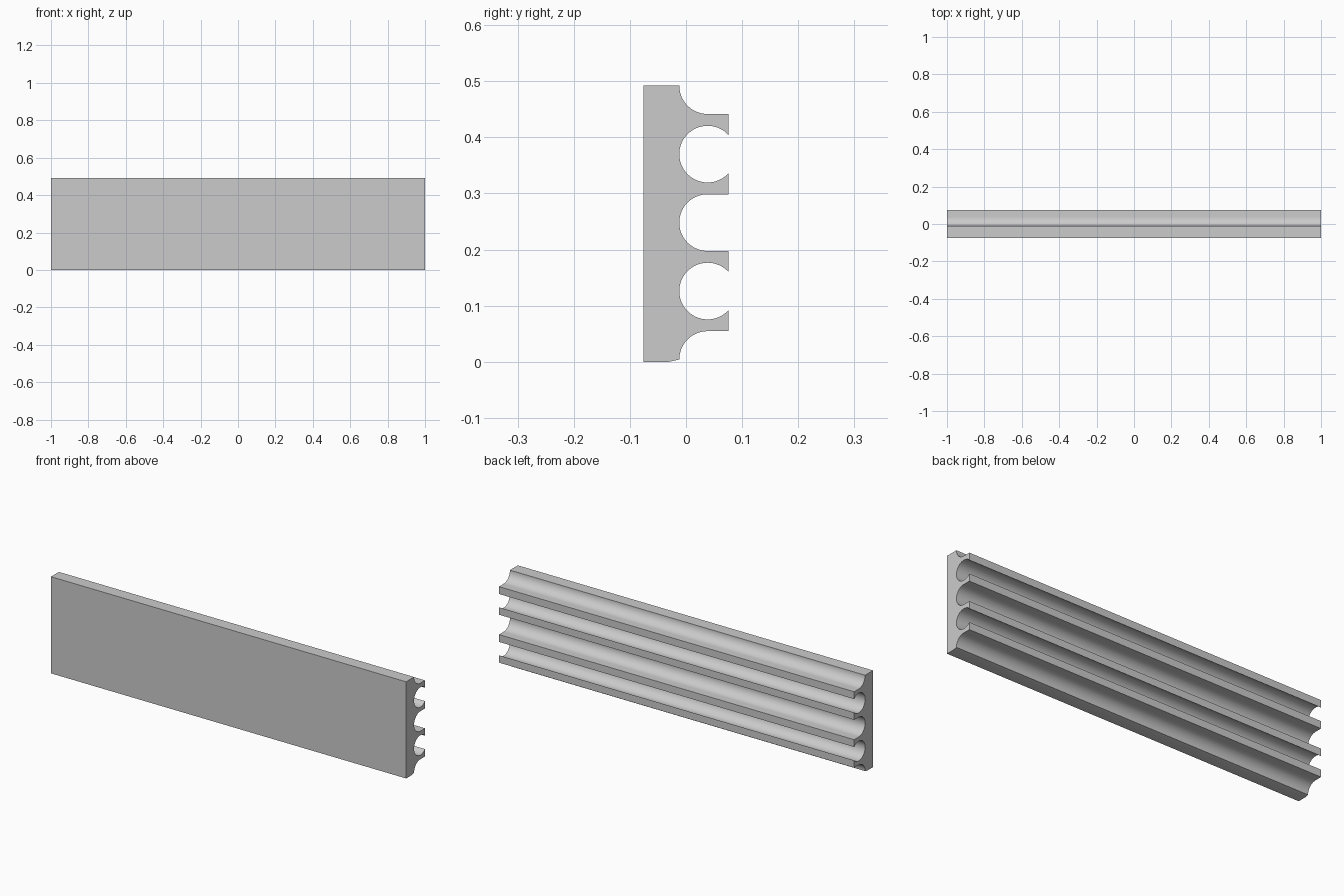
import bpy, bmesh, math

cube = bpy.data.objects.get("Cube")
if cube:
    bpy.data.objects.remove(cube, do_unlink=True)

FRONT, BACK = -0.0757, 0.0757   # panel face and ridge tips
AXIS, R = 0.0385, 0.0505        # groove centre line and radius
BASE, PITCH = 0.004, 0.122      # lowest groove centre and spacing
TOP = BASE + 4 * PITCH


def arc(level, start, end):
    """Points of a groove, in the y-z plane, from one angle to another."""
    z = BASE + level * PITCH
    steps = max(2, round(abs(end - start) / 6))
    angles = [math.radians(start + (end - start) * i / steps) for i in range(steps + 1)]
    return [(AXIS + R * math.cos(a), z + R * math.sin(a)) for a in angles]


def ridge_corner(level, side):
    return [(BACK, BASE + level * PITCH + side * R)]


# Cross-section: flat front, alternating round and straight-mouthed grooves behind
mouth = math.degrees(math.acos((BACK - AXIS) / R))
profile = [(FRONT, 0), (-0.03, 0)]
profile += arc(0, 180, 90) + ridge_corner(0, 1)
profile += arc(1, -mouth, mouth - 360)
profile += ridge_corner(2, -1) + arc(2, -90, -270) + ridge_corner(2, 1)
profile += arc(3, -mouth, mouth - 360)
profile += ridge_corner(4, -1) + arc(4, -90, -180)
profile += [(FRONT, TOP)]

# Extrude the cross-section along x
bm = bmesh.new()
end_cap = bm.faces.new([bm.verts.new((-1, y, z)) for y, z in profile])
result = bmesh.ops.extrude_face_region(bm, geom=[end_cap], use_keep_orig=True)
moved = [v for v in result["geom"] if isinstance(v, bmesh.types.BMVert)]
bmesh.ops.translate(bm, vec=(2, 0, 0), verts=moved)
bmesh.ops.recalc_face_normals(bm, faces=bm.faces[:])
mesh = bpy.data.meshes.new("grooved_panel")
bm.to_mesh(mesh)
bm.free()

panel = bpy.data.objects.new("grooved_panel", mesh)
bpy.context.collection.objects.link(panel)

# Plain grey material
grey = bpy.data.materials.new("light_grey")
grey.use_nodes = True
colour = (0.6, 0.6, 0.6, 1)
grey.diffuse_color = colour
grey.node_tree.nodes["Principled BSDF"].inputs["Base Color"].default_value = colour
mesh.materials.append(grey)

# Smooth grooves, sharp corners
bpy.ops.object.select_all(action="DESELECT")
panel.select_set(True)
bpy.context.view_layer.objects.active = panel
bpy.ops.object.shade_smooth_by_angle(angle=math.radians(30))
